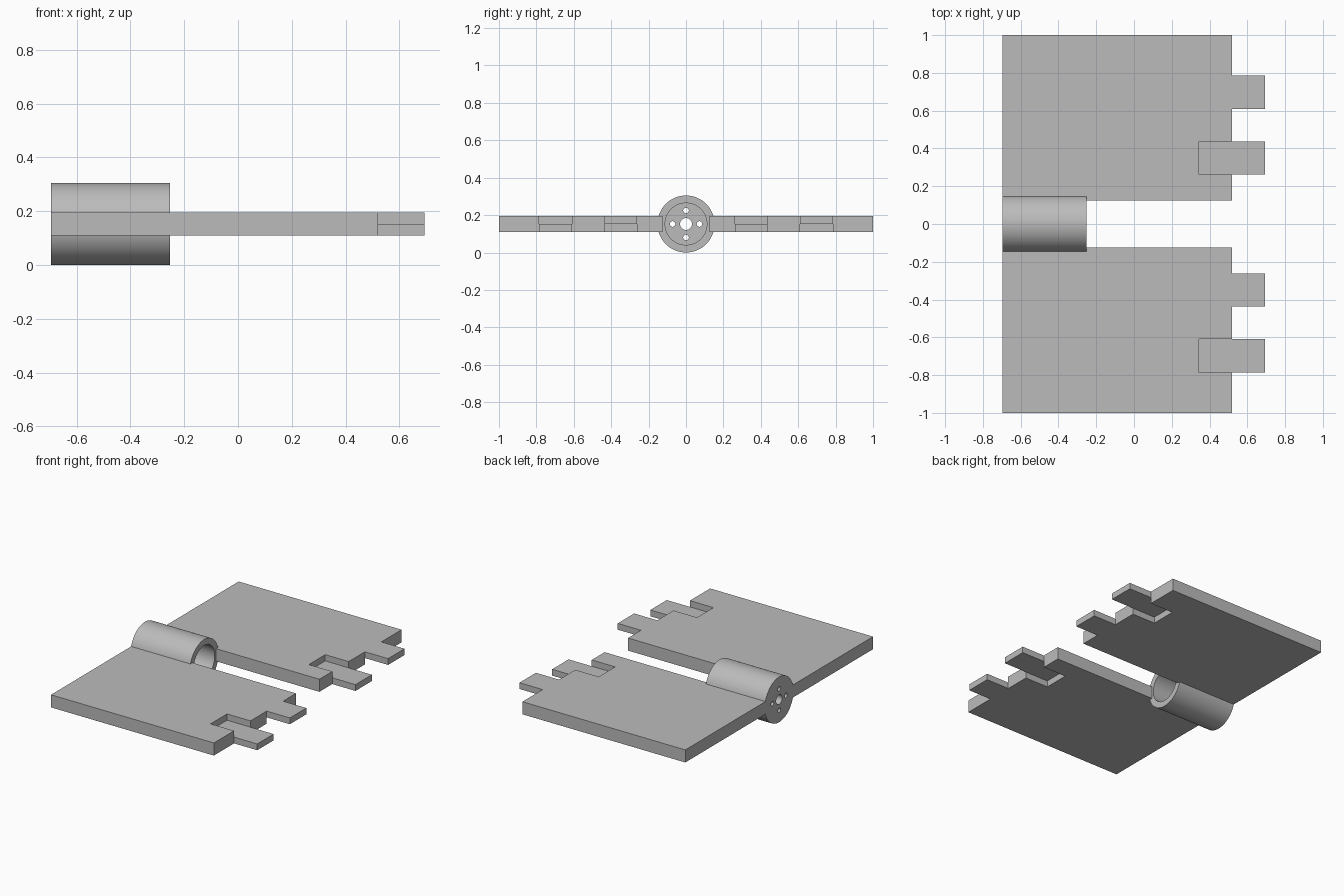
import bpy, math
from mathutils import Matrix, Vector

if "Cube" in bpy.data.objects:
    bpy.data.objects.remove(bpy.data.objects["Cube"])

grey = bpy.data.materials.new("plain_grey")
grey.use_nodes = True
grey.diffuse_color = (0.5, 0.5, 0.5, 1)
grey.node_tree.nodes["Principled BSDF"].inputs["Base Color"].default_value = (0.5, 0.5, 0.5, 1)

MID = 0.1525            # height of the hinge axis
HALF = 0.0425           # half the leaf thickness
BACK, EDGE, TIP = -0.695, 0.52, 0.693


def box(name, x, y, z):
    bpy.ops.mesh.primitive_cube_add(size=1)
    ob = bpy.context.object
    ob.name = name
    lo, hi = Vector((x[0], y[0], z[0])), Vector((x[1], y[1], z[1]))
    ob.data.transform(Matrix.Translation((lo + hi) / 2) @ Matrix.Diagonal((*(hi - lo), 1)))
    ob.data.materials.append(grey)
    return ob


def rod(name, x0, x1, radius, y=0, z=0, sides=64):
    bpy.ops.mesh.primitive_cylinder_add(vertices=sides, radius=radius, depth=x1 - x0)
    ob = bpy.context.object
    ob.name = name
    ob.data.transform(Matrix.Translation(((x0 + x1) / 2, y, MID + z))
                      @ Matrix.Rotation(math.pi / 2, 4, 'Y'))
    ob.data.materials.append(grey)
    return ob


def combine(target, other, operation):
    mod = target.modifiers.new(operation.lower(), 'BOOLEAN')
    mod.operation, mod.object, mod.solver = operation, other, 'EXACT'
    bpy.ops.object.select_all(action='DESELECT')
    bpy.context.view_layer.objects.active = target
    target.select_set(True)
    bpy.ops.object.modifier_apply(modifier=mod.name)
    bpy.data.objects.remove(other)


# Leaf with one half-thickness tongue flush with the top and one with the bottom
leaf = box("left_leaf", (BACK, EDGE), (0.125, 1), (-HALF, HALF))
for y, side in (((0.262, 0.437), 1), ((0.61, 0.785), -1)):
    inner = EDGE - 0.175
    recess = sorted((0, side * 0.1))
    tongue = sorted((0, -side * HALF))
    combine(leaf, box("recess", (inner, 0.8), y, recess), 'DIFFERENCE')
    combine(leaf, box("tongue", (inner - 0.05, TIP), y, tongue), 'UNION')

# Opposite leaf is the same part turned over about the hinge axis
other_leaf = leaf.copy()
other_leaf.data = leaf.data.copy()
other_leaf.name = "right_leaf"
bpy.context.collection.objects.link(other_leaf)
other_leaf.data.transform(Matrix.Rotation(math.pi, 4, 'X'))
for ob in (leaf, other_leaf):
    ob.data.transform(Matrix.Translation((0, 0, MID)))

# Hinge barrel: open at one end, drilled cap at the other
barrel = rod("hinge_barrel", BACK, -0.252, 0.1525)
combine(barrel, rod("bore", BACK + 0.04, 0, 0.112), 'DIFFERENCE')
combine(barrel, rod("axle_hole", -1, -0.6, 0.032, sides=32), 'DIFFERENCE')
for i in range(4):
    a = i * math.pi / 2
    hole = rod("screw_hole", -1, -0.6, 0.015, 0.072 * math.cos(a), 0.072 * math.sin(a), 24)
    combine(barrel, hole, 'DIFFERENCE')
bpy.ops.object.select_all(action='DESELECT')
bpy.context.view_layer.objects.active = barrel
barrel.select_set(True)
bpy.ops.object.shade_smooth_by_angle(angle=math.radians(30))
